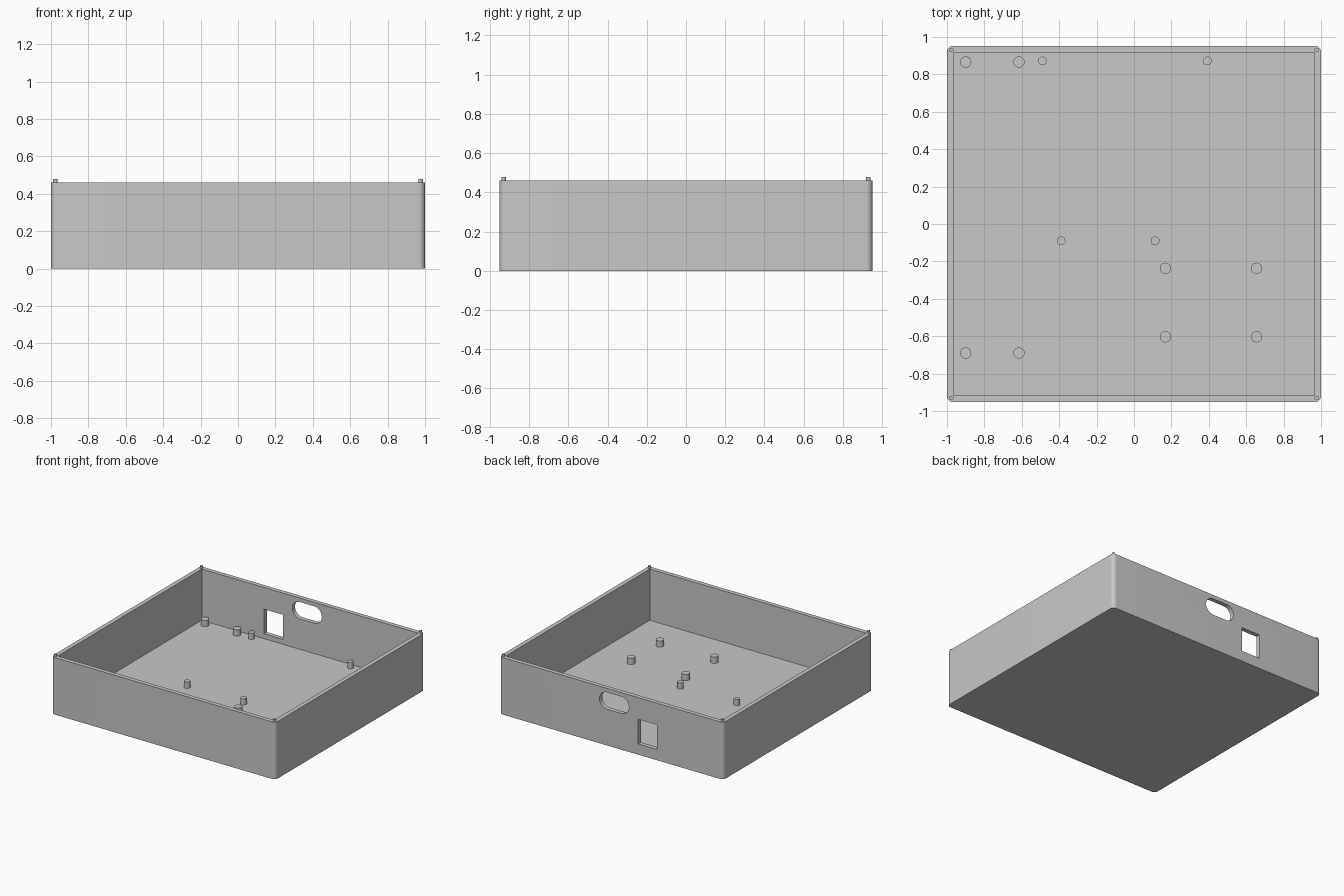
import bpy
import bmesh
from mathutils import Vector

old = bpy.data.objects.get("Cube")
if old:
    bpy.data.objects.remove(old, do_unlink=True)

grey = bpy.data.materials.new("light_grey")
grey.use_nodes = True
colour = (0.58, 0.58, 0.58, 1)
grey.diffuse_color = colour
grey.node_tree.nodes["Principled BSDF"].inputs["Base Color"].default_value = colour

HALF_Y = 0.952
WALL = 0.035
RIM = 0.46
FLOOR = 0.047


def add_object(name, bm):
    mesh = bpy.data.meshes.new(name)
    bm.to_mesh(mesh)
    bm.free()
    mesh.materials.append(grey)
    obj = bpy.data.objects.new(name, mesh)
    bpy.context.collection.objects.link(obj)
    return obj


def box(name, low, high, radius=0, axis=2, segments=10):
    """Box between two corners; edges along one axis may be rounded."""
    low, high = Vector(low), Vector(high)
    bm = bmesh.new()
    bmesh.ops.create_cube(bm, size=1)
    for v in bm.verts:
        v.co = (low + high) / 2 + v.co * (high - low)
    if radius:
        edges = [e for e in bm.edges
                 if abs((e.verts[0].co - e.verts[1].co).normalized()[axis]) > 0.9]
        bmesh.ops.bevel(bm, geom=edges, offset=radius, segments=segments,
                        profile=0.5, affect='EDGES')
    return add_object(name, bm)


def smooth(obj):
    bpy.ops.object.select_all(action='DESELECT')
    obj.select_set(True)
    bpy.context.view_layer.objects.active = obj
    bpy.ops.object.shade_smooth_by_angle(angle=0.6)


def cylinder(name, x, y, bottom, top, radius):
    bm = bmesh.new()
    bmesh.ops.create_cone(bm, cap_ends=True, segments=32, radius1=radius,
                          radius2=radius, depth=top - bottom)
    bmesh.ops.translate(bm, verts=bm.verts, vec=(x, y, (top + bottom) / 2))
    smooth(add_object(name, bm))


# Open tray with rounded vertical corners
tray = box("tray", (-1, -HALF_Y, 0), (1, HALF_Y, RIM), 0.033)

# Cavity, then the square port and the rounded slot through the back wall
cutters = [
    box("cavity_cutter", (WALL - 1, WALL - HALF_Y, FLOOR),
        (1 - WALL, HALF_Y - WALL, 1)),
    box("port_cutter", (-0.41, 0.8, 0.087), (-0.24, 1.1, 0.285)),
    box("slot_cutter", (-0.158, 0.8, 0.292), (0.105, 1.1, 0.428), 0.0679, axis=1),
]
for cutter in cutters:
    cutter.hide_render = True
    mod = tray.modifiers.new(cutter.name, 'BOOLEAN')
    mod.operation = 'DIFFERENCE'
    mod.solver = 'EXACT'
    mod.object = cutter

# Bake the cuts and drop the helpers
graph = bpy.context.evaluated_depsgraph_get()
cut_mesh = bpy.data.meshes.new_from_object(tray.evaluated_get(graph))
tray.modifiers.clear()
tray.data = cut_mesh
for cutter in cutters:
    bpy.data.objects.remove(cutter, do_unlink=True)
smooth(tray)

# Board standoffs on the floor
large = [(x, y) for x in (-0.9, -0.615) for y in (0.866, -0.69)]
large += [(x, y) for x in (0.168, 0.655) for y in (-0.237, -0.603)]
small = [(-0.49, 0.872), (0.392, 0.872), (-0.39, -0.09), (0.113, -0.09)]
for spots, radius, label in ((large, 0.03, "large"), (small, 0.023, "small")):
    for i, (x, y) in enumerate(spots):
        cylinder(f"{label}_standoff_{i + 1}", x, y, FLOOR - 0.01, 0.097, radius)

# Locating pins on the four rim corners
for sx, side in ((1, "left"), (-1, "right")):
    for sy, end in ((1, "back"), (-1, "front")):
        cylinder(f"{end}_{side}_pin", sx * 0.977, sy * 0.93, RIM - 0.02, 0.478, 0.0115)
